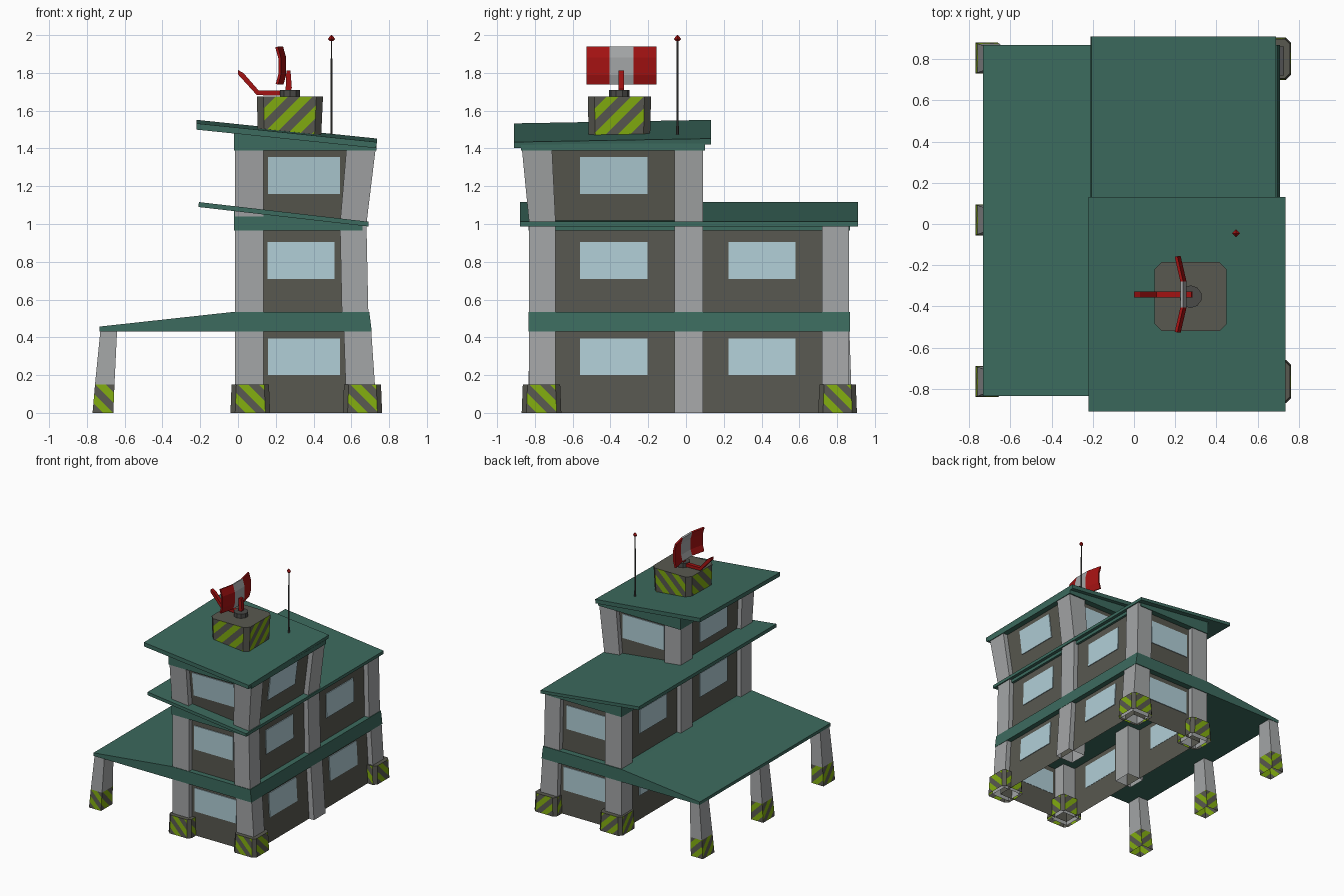
import bpy, bmesh, math

if "Cube" in bpy.data.objects:
    bpy.data.objects.remove(bpy.data.objects["Cube"])

def material(name, rgb):
    m = bpy.data.materials.new(name)
    m.diffuse_color = (*rgb, 1)
    m.use_nodes = True
    m.node_tree.nodes["Principled BSDF"].inputs["Base Color"].default_value = m.diffuse_color
    return m

GREEN = material("roof_green", (0.045, 0.145, 0.112))
WALL = material("wall_grey", (0.098, 0.098, 0.08))
CONCRETE = material("concrete_grey", (0.37, 0.38, 0.385))
GLASS = material("window_blue", (0.44, 0.62, 0.68))
LIME = material("stripe_lime", (0.22, 0.41, 0.005))
RED = material("signal_red", (0.37, 0.006, 0.006))
DARK = material("metal_dark", (0.07, 0.07, 0.065))

def finish(bm, name, mats):
    me = bpy.data.meshes.new(name)
    bm.to_mesh(me)
    bm.free()
    ob = bpy.data.objects.new(name, me)
    bpy.context.collection.objects.link(ob)
    for m in mats:
        me.materials.append(m)
    return ob

def tube(name, levels, mats, chamfer=0, bottom=False, top=False, stripe=None):
    """Stack of rectangles (z, x0, x1, y0, y1), optionally chamfered and striped."""
    bm = bmesh.new()
    rings = []
    for z, x0, x1, y0, y1 in levels:
        c = chamfer
        pts = [(x0 + c, y0), (x1 - c, y0), (x1, y0 + c), (x1, y1 - c),
               (x1 - c, y1), (x0 + c, y1), (x0, y1 - c), (x0, y0 + c)]
        if not c:
            pts = pts[0], pts[1], pts[3], pts[5]
        rings.append([bm.verts.new((x, y, z)) for x, y in pts])
    n = len(rings[0])
    for a, b in zip(rings, rings[1:]):
        for i in range(n):
            j = (i + 1) % n
            bm.faces.new((a[i], a[j], b[j], b[i]))
    if bottom:
        bm.faces.new(rings[0][::-1])
    if top:
        bm.faces.new(rings[-1])
    if stripe:
        paint_stripes(bm, *stripe)
    return finish(bm, name, mats)

def paint_stripes(bm, width, sign):
    """Cut diagonal bands into the side faces, alternate bands get material 1."""
    for axis in (0, 1):
        def sides():
            bm.normal_update()
            return [f for f in bm.faces if abs(f.normal[1 - axis]) > 0.9]
        vs = [v.co[axis] + sign * v.co.z for f in sides() for v in f.verts]
        start = min(vs)
        no = (1 - axis, axis, sign)
        for k in range(1, math.ceil((max(vs) - start) / width)):
            co = [0, 0, 0]
            co[axis] = start + k * width
            fs = sides()
            geom = set(fs) | {e for f in fs for e in f.edges} | {v for f in fs for v in f.verts}
            bmesh.ops.bisect_plane(bm, geom=list(geom), plane_co=co, plane_no=no, dist=1e-5)
        for f in sides():
            c = f.calc_center_median()
            f.material_index = int((c[axis] + sign * c.z - start) / width) % 2

def prism(name, profile, y0, y1, mat, tilt=0):
    """Extrude an xz profile along y."""
    bm = bmesh.new()
    a, b = [[bm.verts.new((x, y, z + tilt * y)) for x, z in profile] for y in (y0, y1)]
    bm.faces.new(a)
    bm.faces.new(b[::-1])
    for i in range(len(a)):
        j = (i + 1) % len(a)
        bm.faces.new((a[i], b[i], b[j], a[j]))
    bmesh.ops.recalc_face_normals(bm, faces=bm.faces)
    return finish(bm, name, [mat])

def cone(name, x, y, z0, z1, r0, r1, sides, mat):
    bm = bmesh.new()
    bmesh.ops.create_cone(bm, cap_ends=True, segments=sides, radius1=r0, radius2=r1, depth=z1 - z0)
    bmesh.ops.translate(bm, verts=bm.verts, vec=(x, y, (z0 + z1) / 2))
    return finish(bm, name, [mat])

# Storeys: recessed walls with a window in every bay
W1, W2 = (-0.56, -0.205), (0.225, 0.58)
floors = [
    ((0, 0.02, 0.69, -0.79, 0.82), (0.44, 0.02, 0.665, -0.79, 0.82), 0.20, 0.393, (0.16, 0.54), [W1, W2]),
    ((0.53, 0.02, 0.65, -0.79, 0.82), (0.99, 0.02, 0.64, -0.79, 0.82), 0.71, 0.905, (0.155, 0.51), [W1, W2]),
    ((1.01, 0.02, 0.64, -0.78, 0.05), (1.41, 0.02, 0.69, -0.83, 0.05), 1.158, 1.355, (0.16, 0.54), [W1]),
]
for n, (lo, hi, za, zb, front, bays) in enumerate(floors, 1):
    tube(f"wall_floor_{n}", [lo, hi], [WALL])

    def at(z, i):
        return lo[i] + (hi[i] - lo[i]) * (z - lo[0]) / (hi[0] - lo[0])

    for label, i, s in (("left", 1, -1), ("right", 2, 1)):
        for k, (u0, u1) in enumerate(bays):
            tube(f"window_{label}_{n}_{k}",
                 [(z, *sorted((at(z, i) + s * 0.006, at(z, i) - s * 0.002)), u0, u1) for z in (za, zb)],
                 [GLASS], bottom=True, top=True)
    for label, i, s in (("front", 3, -1), ("back", 4, 1)):
        tube(f"window_{label}_{n}",
             [(z, *front, *sorted((at(z, i) + s * 0.006, at(z, i) - s * 0.002))) for z in (za, zb)],
             [GLASS], bottom=True, top=True)

# Concrete pillars following the leaning outline
outer = [(0, 0.575, 0.735), (0.44, 0.56, 0.705), (0.53, 0.55, 0.69), (1.0, 0.54, 0.68), (1.41, 0.575, 0.73)]
inner = [(z, -0.016, 0.135) for z, _, _ in outer]
for side, xs in (("left", inner), ("right", outer)):
    front_y = [(-0.83, -0.69)] * 4 + [(-0.87, -0.71)]
    tube(f"pillar_front_{side}", [(*x, *y) for x, y in zip(xs, front_y)], [CONCRETE])
    tube(f"pillar_middle_{side}", [(*x, -0.06, 0.09) for x in xs], [CONCRETE])
    tube(f"pillar_back_{side}", [(*x, 0.72, 0.862) for x in xs[:4]], [CONCRETE])

# Striped pillar feet
for side, x0, x1 in (("left", -0.04, 0.17), ("right", 0.555, 0.763)):
    for end, y0, y1 in (("front", -0.87, -0.66), ("back", 0.70, 0.905)):
        tube(f"foot_{end}_{side}",
             [(0, x0, x1, y0, y1), (0.15, x0 + 0.006, x1 - 0.006, y0 + 0.006, y1 - 0.006)],
             [WALL, LIME], chamfer=0.025, top=True, stripe=(0.055, 1))

# Canopy legs with striped lower ends
for end, y0, y1 in (("front", -0.84, -0.69), ("middle", -0.055, 0.095), ("back", 0.73, 0.88)):
    low = (0, -0.77, -0.66, y0, y1)
    mid = (0.15, -0.757, -0.654, y0 + 0.005, y1 - 0.005)
    tube(f"canopy_leg_{end}", [mid, (0.44, -0.728, -0.64, y0 + 0.015, y1 - 0.015)], [CONCRETE])
    tube(f"canopy_leg_foot_{end}", [low, mid], [WALL, LIME], stripe=(0.055, 1))

# First floor band with canopy, then the sloping roofs and their wedges
prism("canopy_band", [(-0.733, 0.432), (0.708, 0.432), (0.695, 0.535), (-0.02, 0.535), (-0.733, 0.457)],
      -0.834, 0.868, GREEN)
prism("middle_roof_wedge", [(-0.02, 0.965), (0.66, 0.965), (0.66, 1.0), (-0.02, 1.08)], -0.834, 0.868, GREEN)
prism("middle_roof", [(-0.21, 1.09), (0.69, 0.987), (0.69, 1.012), (-0.207, 1.116)], -0.88, 0.91, GREEN)
prism("top_roof_wedge", [(-0.02, 1.39), (0.733, 1.39), (0.733, 1.425), (-0.02, 1.50)], -0.874, 0.1, GREEN)
prism("top_roof", [(-0.22, 1.516), (0.73, 1.418), (0.736, 1.45), (-0.22, 1.549)], -0.91, 0.132, GREEN, tilt=0.018)

# Striped equipment box and turntable
tube("roof_box", [(1.46, 0.105, 0.44, -0.515, -0.19), (1.675, 0.1, 0.45, -0.52, -0.185)],
     [WALL, LIME], chamfer=0.035, top=True, bottom=True, stripe=(0.065, -1))
cone("turntable", 0.275, -0.353, 1.67, 1.71, 0.055, 0.055, 10, DARK)

# Radar dish: three curved panels, outer ones red
bm = bmesh.new()
grid = [[bm.verts.new((x + dx, y, z)) for z, dx in ((1.74, -0.006), (1.79, 0.008), (1.88, 0.008), (1.937, -0.008))]
        for y, x in ((-0.525, 0.212), (-0.405, 0.24), (-0.28, 0.24), (-0.158, 0.212))]
for col in range(3):
    for row in range(3):
        f = bm.faces.new((grid[col][row], grid[col + 1][row], grid[col + 1][row + 1], grid[col][row + 1]))
        f.material_index = int(col == 1)
dish = finish(bm, "radar_dish", [RED, CONCRETE])
mod = dish.modifiers.new("thickness", "SOLIDIFY")
mod.thickness = 0.014
mod.offset = 0

# Dish arm
prism("radar_arm", [(0.0, 1.815), (0.0, 1.792), (0.1, 1.682), (0.27, 1.68), (0.285, 1.72), (0.278, 1.812),
                    (0.256, 1.812), (0.252, 1.706), (0.11, 1.706), (0.028, 1.80)], -0.357, -0.327, RED)

# Antenna mast with red tip
cone("antenna_mast", 0.495, -0.045, 1.45, 1.98, 0.007, 0.004, 6, DARK)
cone("antenna_tip_lower", 0.495, -0.045, 1.968, 1.98, 0.01, 0.019, 4, RED)
cone("antenna_tip_upper", 0.495, -0.045, 1.98, 2.0, 0.019, 0.003, 4, RED)
